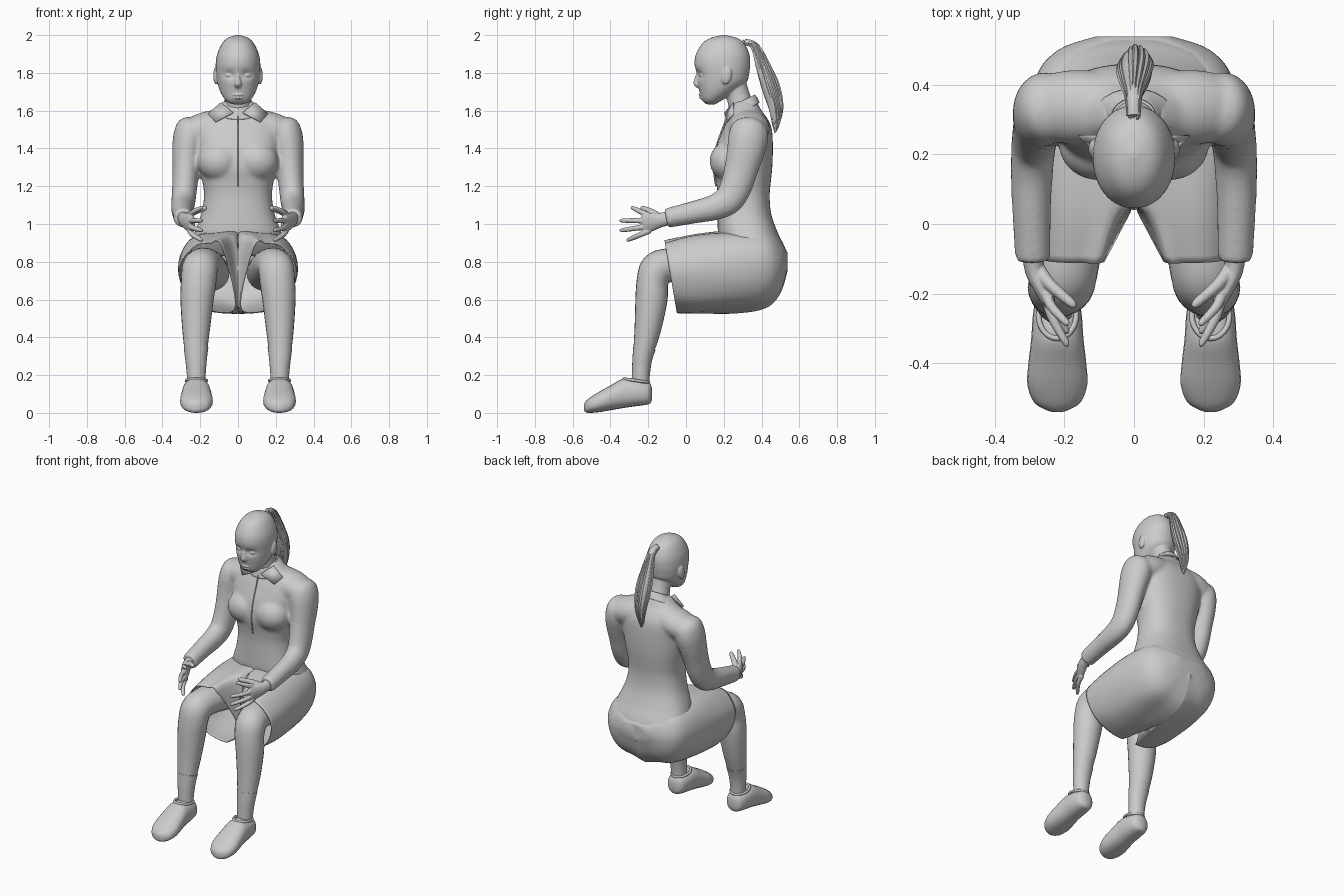
import bpy, bmesh, math, random
from mathutils import Vector, Matrix

random.seed(4)


def smooth(pts, k, cyclic=False):
    """Catmull-Rom resampling of equal-length tuples."""
    n, out = len(pts), []
    for i in range(n if cyclic else n - 1):
        q = [pts[j % n] if cyclic else pts[max(0, min(n - 1, j))] for j in range(i - 1, i + 3)]
        for s in range(k):
            t = s / k
            out.append(tuple(0.5 * (2 * b + (c - a) * t + (2 * a - 5 * b + 4 * c - d) * t * t
                                    + (3 * b - a - 3 * c + d) * t ** 3) for a, b, c, d in zip(*q)))
    return out if cyclic else out + [pts[-1]]


def finish(name, bm, mirror=False, thick=0):
    bmesh.ops.recalc_face_normals(bm, faces=bm.faces)
    me = bpy.data.meshes.new(name)
    bm.to_mesh(me)
    bm.free()
    ob = bpy.data.objects.new(name, me)
    bpy.context.collection.objects.link(ob)
    if mirror:
        ob.modifiers.new("mirror", 'MIRROR').use_mirror_merge = False
    if thick:
        ob.modifiers.new("thickness", 'SOLIDIFY').thickness = thick
    bpy.ops.object.select_all(action='DESELECT')
    ob.select_set(True)
    bpy.context.view_layer.objects.active = ob
    bpy.ops.object.shade_smooth_by_angle(angle=math.radians(50))
    return ob


def fuse(name, obs, voxel, soften):
    """Melt overlapping closed parts into one smooth skin."""
    bpy.ops.object.select_all(action='DESELECT')
    for o in obs:
        o.select_set(True)
    bpy.context.view_layer.objects.active = obs[0]
    bpy.ops.object.convert(target='MESH')
    bpy.ops.object.join()
    obs[0].name = name
    m = obs[0].modifiers.new("remesh", 'REMESH')
    m.mode, m.voxel_size, m.use_smooth_shade = 'VOXEL', voxel, True
    s = obs[0].modifiers.new("soften", 'SMOOTH')
    s.factor, s.iterations = .5, soften


def skin(name, loops, start=True, end=True, **kw):
    """Bridge a row of closed loops, capping the ends on request."""
    bm = bmesh.new()
    rows = [[bm.verts.new(p) for p in lp] for lp in loops]
    n = len(rows[0])
    for a, b in zip(rows, rows[1:]):
        for i in range(n):
            bm.faces.new((a[i], a[(i + 1) % n], b[(i + 1) % n], b[i]))
    if start:
        bm.faces.new(rows[0])
    if end:
        bm.faces.new(rows[-1])
    return finish(name, bm, **kw)


def tube(name, rings, n=24, k=4, axis=None, p=2.0, **kw):
    """Loft of (x, y, z, half width, half depth) rings, square to the path or to a fixed axis."""
    rs = smooth(rings, k)
    loops = []
    for i, (x, y, z, a, b) in enumerate(rs):
        t = Vector(axis) if axis else Vector(rs[min(i + 1, len(rs) - 1)][:3]) - Vector(rs[max(i - 1, 0)][:3])
        t.normalize()
        u = (Vector((1, 0, 0)) - t * t.x).normalized()
        v = t.cross(u)
        cs = [(math.cos(math.tau * j / n), math.sin(math.tau * j / n)) for j in range(n)]
        cs = [[math.copysign(abs(w) ** (2 / p), w) for w in c] for c in cs]
        loops.append([Vector((x, y, z)) + u * (a * c) + v * (b * s) for c, s in cs])
    return skin(name, loops, **kw)


def stack(rows):
    """(z, front y, back y, half width) -> horizontal rings."""
    return [(0, (f + b) / 2, z, w, (b - f) / 2) for z, f, b, w in rows]


def ball(name, loc, size, rot=0, mirror=False, axis='X'):
    bm = bmesh.new()
    m = Matrix.Translation(loc) @ Matrix.Rotation(rot, 4, axis) @ Matrix.Diagonal((*size, 1))
    bmesh.ops.create_uvsphere(bm, u_segments=24, v_segments=14, radius=1, matrix=m)
    return finish(name, bm, mirror)


def rim(name, c, rx, ry, r, slope, mirror=False):
    """Tilted elliptical ring of round section."""
    loops = []
    for i in range(33):
        d = Vector((math.cos(math.tau * i / 32), math.sin(math.tau * i / 32), 0))
        o = Vector(c) + Vector((rx * d.x, ry * d.y, slope * ry * d.y))
        loops.append([o + d * (r * math.cos(b)) + Vector((0, 0, r * math.sin(b)))
                      for b in [math.tau * j / 8 for j in range(8)]])
    return skin(name, loops, False, False, mirror=mirror)


UP = (0, 0, 1)

# Head with shallow eye sockets, features and neck melted together
head = tube("head", stack([
    (2.0, .19, .21, .01), (1.985, .13, .27, .055), (1.955, .085, .31, .085), (1.90, .053, .335, .11),
    (1.85, .045, .34, .118), (1.80, .055, .335, .117), (1.75, .06, .32, .11), (1.70, .072, .26, .094),
    (1.66, .083, .20, .07), (1.64, .1, .165, .045), (1.632, .12, .15, .015)]), n=40, axis=UP, p=2.1)
for v in head.data.vertices:
    d = ((abs(v.co.x) - .045) / .028) ** 2 + ((v.co.z - 1.79) / .02) ** 2
    if v.co.y < .15:
        v.co.y += .015 * math.exp(-d)
fuse("head", [
    head,
    tube("nose", [(0, .075, 1.81, .011, .012), (0, .066, 1.775, .013, .02), (0, .064, 1.74, .021, .024),
                  (0, .072, 1.72, .014, .012)], axis=UP, n=16),
    ball("eye", (.045, .089, 1.787), (.023, .019, .012), mirror=True),
    ball("upper_lip", (0, .089, 1.684), (.034, .022, .008)),
    ball("lower_lip", (0, .091, 1.668), (.029, .022, .008)),
    ball("ear", (.116, .215, 1.785), (.015, .027, .047), -.2, True),
    tube("neck", [(0, .24, 1.77, .07, .075), (0, .275, 1.68, .062, .062), (0, .31, 1.56, .08, .075)])],
    .0042, 2)

# Ponytail: core plus loose strands
tail = [(0, .31, 1.965, .018, .016), (0, .365, 1.94, .022, .022), (.003, .405, 1.84, .036, .036),
        (.005, .442, 1.73, .046, .044), (.003, .472, 1.62, .034, .036), (0, .475, 1.53, .015, .018),
        (0, .472, 1.49, .003, .003)]
tube("ponytail", tail, n=20)
for i in range(16):
    a = math.tau * i / 16
    e = random.uniform(.75, 1.05)
    tube("hair_strand", [(x + w * e * math.cos(a), y + d * e * math.sin(a), z + random.uniform(-.01, .01), r, r)
                         for (x, y, z, w, d), r in zip(tail, (.003, .005, .009, .010, .008, .005, .001))], n=6)

# Shirt: body, bust, sloping shoulders and sleeves melted together
fuse("shirt", [
    tube("shirt_body", stack([
        (.83, .25, .54, .245), (.89, .20, .518, .25), (.95, .17, .488, .232), (1.05, .168, .452, .195),
        (1.15, .168, .443, .18), (1.23, .158, .45, .19), (1.3, .145, .457, .206), (1.4, .157, .46, .222),
        (1.5, .195, .455, .23), (1.56, .222, .43, .2), (1.6, .238, .40, .14), (1.65, .25, .375, .075)]),
        n=40, axis=UP, p=2.4),
    ball("bust", (.1, .225, 1.33), (.115, .1, .105), .3, True),
    ball("shoulder", (.165, .335, 1.505), (.175, .108, .09), .28, True, 'Y'),
    tube("sleeve", [
        (.225, .338, 1.545, .03, .04), (.24, .335, 1.52, .078, .09), (.257, .33, 1.46, .087, .106),
        (.27, .315, 1.38, .079, .1), (.276, .292, 1.29, .071, .09), (.282, .265, 1.2, .067, .085),
        (.288, .225, 1.128, .064, .079), (.293, .15, 1.088, .061, .069), (.294, .04, 1.062, .056, .06),
        (.29, -.105, 1.03, .051, .052)], mirror=True)], .009, 14)

# Collar and placket
tube("collar", [(0, .295, 1.65, .072, .078), (0, .298, 1.63, .086, .088), (0, .3, 1.598, .12, .1)],
     axis=(0, -.5, 1), start=False, end=False, thick=.006)
bm = bmesh.new()
bm.faces.new([bm.verts.new(p) for p in ((.025, .203, 1.59), (.09, .25, 1.645), (.16, .25, 1.585), (.12, .214, 1.54))])
finish("collar_wing", bm, True, .006)
tube("placket", [(0, .218, 1.57, .003, .004), (0, .157, 1.4, .003, .004), (0, .146, 1.3, .003, .004),
                 (0, .158, 1.2, .003, .004)], n=8)

# Hands with spread fingers
hand = [
    tube("palm", [(.29, -.07, 1.035, .034, .038), (.286, -.13, 1.022, .028, .038), (.268, -.175, 1.013, .025, .048),
                  (.245, -.22, 1.004, .020, .052), (.238, -.232, 1.003, .010, .044)], n=16, mirror=True),
    tube("thumb", [(.275, -.13, 1.03, .022, .02), (.24, -.175, 1.06, .018, .018), (.182, -.225, 1.082, .014, .014),
                   (.168, -.238, 1.085, .006, .006)], n=10, mirror=True)]
for z0, y1, z1 in ((1.042, -.29, 1.088), (1.018, -.347, 1.018), (.99, -.347, .965), (.966, -.312, .913)):
    hand.append(tube("finger", [
        (.255, -.19, z0, .016, .016), (.238, -.19 + (y1 + .19) * .45, z0 + (z1 - z0) * .45, .0145, .0145),
        (.197, y1 + .01, z1 - (z1 - z0) * .08, .011, .011), (.187, y1, z1, .005, .005)], n=10, mirror=True))
fuse("hands", hand, .004, 2)

# Loose shorts: teardrop (x, z) sections swept along y, open at the knee; inner points below 0 flatten on the centre
sections = [
    (-.11, [(.085, .885), (.15, .9), (.23, .885), (.30, .80), (.302, .70), (.24, .59), (.1, .53), (.01, .575)]),
    (.05, [(.005, .91), (.13, .94), (.23, .92), (.308, .82), (.308, .70), (.24, .58), (.1, .53), (.0, .57)]),
    (.25, [(-.05, .93), (.12, .955), (.24, .93), (.305, .83), (.3, .70), (.23, .59), (.1, .545), (-.05, .56)]),
    (.42, [(-.06, .93), (.12, .945), (.23, .915), (.28, .82), (.265, .70), (.2, .61), (.1, .58), (-.06, .58)]),
    (.5, [(-.06, .88), (.1, .89), (.17, .87), (.215, .8), (.2, .72), (.15, .67), (.08, .65), (-.06, .65)]),
    (.538, [(-.05, .84), (.05, .845), (.09, .835), (.11, .8), (.10, .78), (.07, .765), (.03, .76), (-.05, .76)])]
flat = smooth([(y, *[c for pt in pts for c in pt]) for y, pts in sections], 5)
loops = []
for row in flat:
    ring = smooth(list(zip(row[1::2], row[2::2])), 5, True)
    front = max(0, (.05 - row[0]) / .16)
    # the hem leans back downwards and its inner edge runs back to the crotch
    loops.append([(max(x, 0), row[0] + front * max(.17 * (.89 - z), 1.9 * (.085 - x)), z) for x, z in ring])
skin("shorts_leg", loops, start=False, mirror=True, thick=.005)

# Legs and socks
tube("leg", [
    (.14, .35, .74, .095, .095), (.16, .15, .765, .1, .098), (.178, 0, .782, .098, .092), (.193, -.1, .78, .095, .09),
    (.203, -.155, .757, .095, .092), (.209, -.178, .69, .093, .084), (.217, -.183, .6, .088, .085),
    (.222, -.203, .44, .073, .07), (.223, -.232, .28, .055, .05), (.22, -.242, .12, .044, .045)], mirror=True)
tube("sock", [(.222, -.22, .345, .065, .060), (.222, -.232, .28, .057, .052), (.22, -.24, .19, .048, .047),
              (.22, -.243, .12, .047, .048)], mirror=True)

# Shoes: (y, sole z, top z, half width)
tube("shoe", [(.22, y, (a + b) / 2, w, (b - a) / 2) for y, a, b, w in (
    (-.18, .07, .13, .02), (-.19, .05, .155, .045), (-.21, .043, .165, .06), (-.26, .036, .178, .07),
    (-.33, .026, .182, .075), (-.4, .014, .145, .083), (-.46, .004, .112, .086), (-.51, 0, .08, .068),
    (-.532, .004, .06, .036), (-.54, .015, .045, .012))], axis=(0, -1, 0), p=2.3, mirror=True)
rim("shoe_opening", (.22, -.262, .171), .054, .066, .008, -.15, True)
